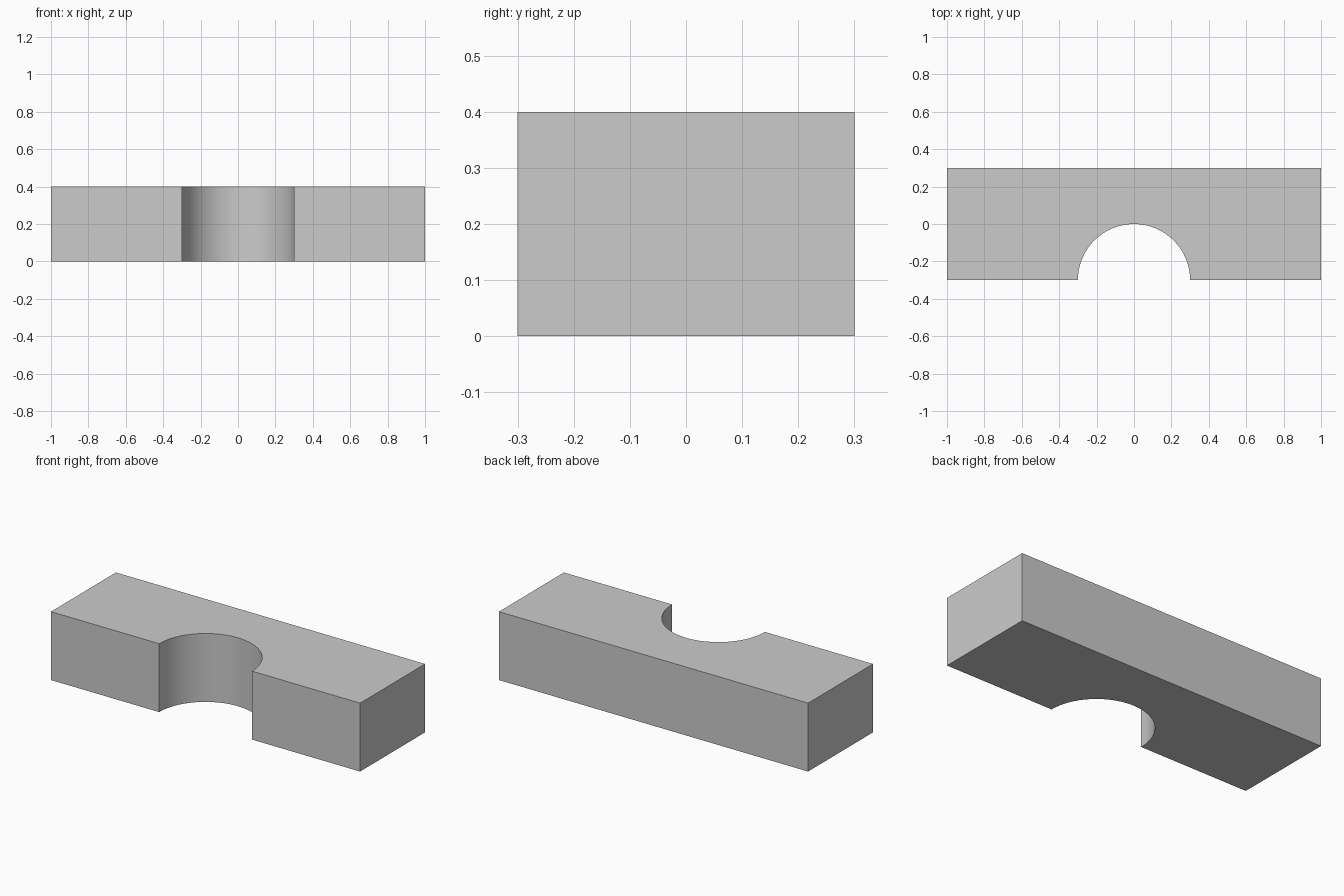
import bpy, bmesh
from math import cos, sin, pi

if "Cube" in bpy.data.objects:
    bpy.data.objects.remove(bpy.data.objects["Cube"])

HALF_X, HALF_Y, HEIGHT, RADIUS, SEGMENTS = 1.0, 0.3, 0.4, 0.3, 32

# Block outline seen from above, with a half-round notch in the front edge
arc = [(-RADIUS * cos(pi * i / SEGMENTS), -HALF_Y + RADIUS * sin(pi * i / SEGMENTS))
       for i in range(SEGMENTS + 1)]
outline = [(-HALF_X, -HALF_Y)] + arc + [(HALF_X, -HALF_Y), (HALF_X, HALF_Y), (-HALF_X, HALF_Y)]

# Extrude the outline upward into a solid
bm = bmesh.new()
base = bm.faces.new([bm.verts.new((x, y, 0)) for x, y in outline])
top = bmesh.ops.extrude_face_region(bm, geom=[base], use_keep_orig=True)
bmesh.ops.translate(bm, vec=(0, 0, HEIGHT),
                    verts=[g for g in top["geom"] if isinstance(g, bmesh.types.BMVert)])
bmesh.ops.recalc_face_normals(bm, faces=bm.faces[:])

mesh = bpy.data.meshes.new("notched_block")
bm.to_mesh(mesh)
bm.free()
block = bpy.data.objects.new("notched_block", mesh)
bpy.context.collection.objects.link(block)

# Smooth the notch wall while keeping the block edges sharp
bpy.context.view_layer.objects.active = block
block.select_set(True)
bpy.ops.object.shade_smooth_by_angle(angle=pi / 6)
